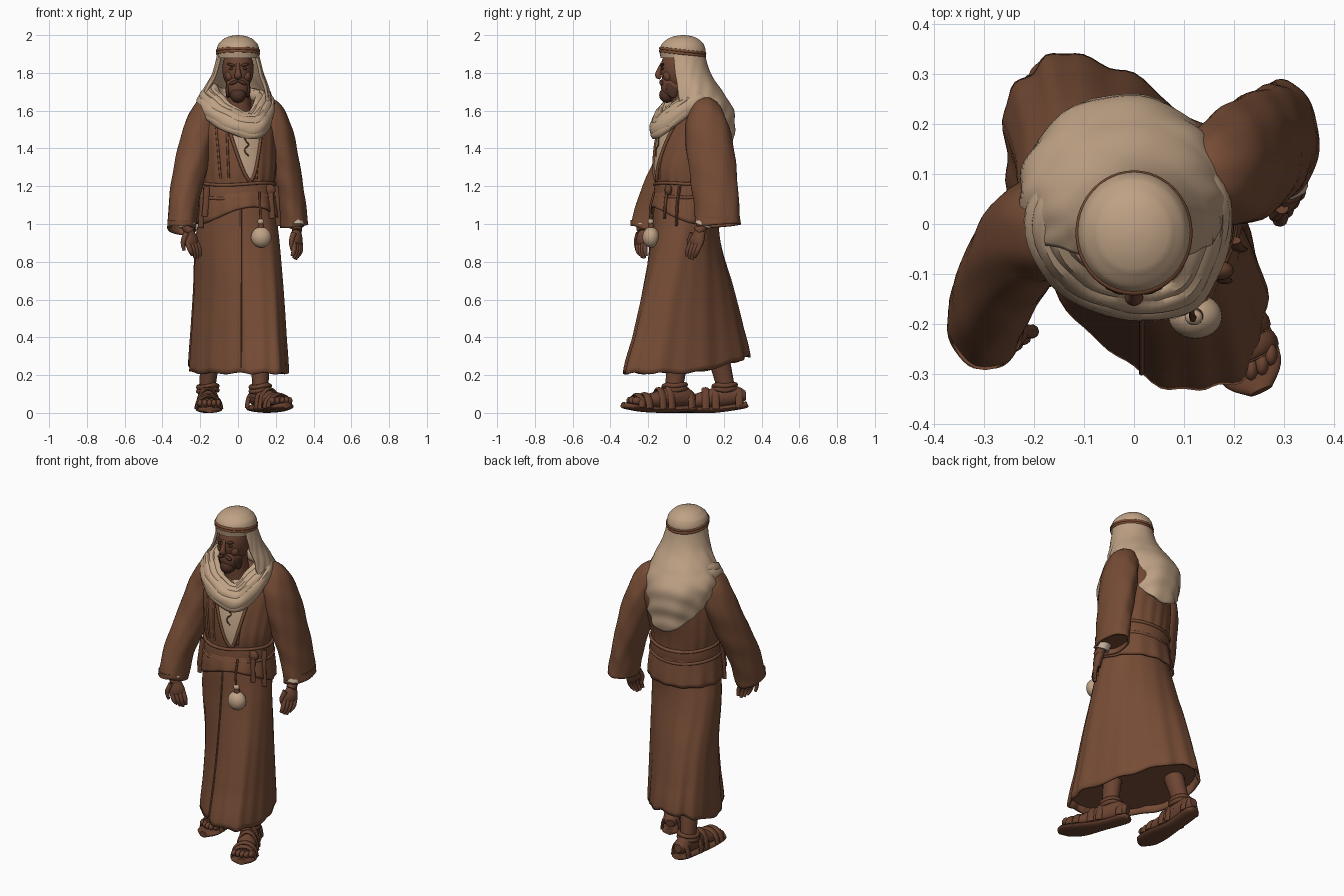
import bpy, bmesh, math
from mathutils import Vector

if "Cube" in bpy.data.objects:
    bpy.data.objects.remove(bpy.data.objects["Cube"])

def material(name, c):
    m = bpy.data.materials.new(name)
    m.diffuse_color = (*c, 1)
    m.use_nodes = True
    m.node_tree.nodes["Principled BSDF"].inputs["Base Color"].default_value = m.diffuse_color
    return m

ROBE = material("robe brown", (.18, .072, .036))
SCARF = material("scarf beige", (.52, .36, .235))
SKIN = material("skin brown", (.15, .058, .032))
LEATHER = material("dark leather", (.14, .054, .028))
HAIR = material("beard dark", (.075, .031, .019))
CREAM = material("cuff cream", (.56, .44, .33))
BAND = material("headband brown", (.2, .075, .035))

def obj(name, verts, faces, *mats):
    me = bpy.data.meshes.new(name)
    me.from_pydata([tuple(v) for v in verts], [], faces)
    for m in mats:
        me.materials.append(m)
    o = bpy.data.objects.new(name, me)
    bpy.context.collection.objects.link(o)
    return o

def skin_rows(name, rows, *mats, wrap=True, loop=False, caps=False):
    n, k = len(rows), len(rows[0])
    faces = [(i*k + j, i*k + (j+1) % k, (i+1) % n*k + (j+1) % k, (i+1) % n*k + j)
             for i in range(n if loop else n-1) for j in range(k if wrap else k-1)]
    if caps:
        faces += [tuple(reversed(range(k))), tuple(range((n-1)*k, n*k))]
    return obj(name, [v for r in rows for v in r], faces, *mats)

def solid(o, t, offset=-1):
    m = o.modifiers.new("thickness", 'SOLIDIFY')
    m.thickness, m.offset = t, offset
    return o

def cat(a, b, c, d, u):
    return [.5*(2*q + (r-p)*u + (2*p-5*q+4*r-s)*u*u + (3*q-p-3*r+s)*u**3)
            for p, q, r, s in zip(a, b, c, d)]

def resample(keys, n, loop=False):
    L, out = len(keys), []
    get = (lambda i: keys[i % L]) if loop else (lambda i: keys[min(max(i, 0), L-1)])
    for s in range(n):
        f = s/n*L if loop else s/(n-1)*(L-1)
        i = int(f) if loop else min(int(f), L-2)
        out.append(cat(get(i-1), get(i), get(i+1), get(i+2), f-i))
    return out

def tube(name, keys, mat, seg=14, n=20, ref=(0, -1, 0), loop=False, caps=True, wr=0):
    """keys: x, y, z, radius a, radius b"""
    ks = resample(keys, n, loop)
    P = [Vector(k[:3]) for k in ks]
    rows = []
    for i, p in enumerate(P):
        T = (P[(i+1) % n] - P[i-1]) if loop else (P[min(i+1, n-1)] - P[max(i-1, 0)])
        T.normalize()
        A = Vector(ref).cross(T).normalized()
        B = T.cross(A)
        row = []
        for j in range(seg):
            t = 2*math.pi*j/seg
            w = 1 + wr*math.sin(3*t + i*.9) + wr*math.sin(7*t - i*.35)
            row.append(p + w*(max(ks[i][3], .001)*math.cos(t)*A + max(ks[i][4], .001)*math.sin(t)*B))
        rows.append(row)
    return skin_rows(name, rows, mat, loop=loop, caps=caps and not loop)

def cord(name, pts, r, mat, **kw):
    return tube(name, [(*p, r, r) for p in pts], mat, seg=kw.pop("seg", 8), **kw)

def at(keys, z):
    """cross-section (cx, cy, rx, ry, skew) of a body profile at height z"""
    i = max([k for k in range(len(keys)-1) if keys[k][0] <= z] or [0])
    u = (z - keys[i][0])/(keys[i+1][0] - keys[i][0])
    g = lambda j: keys[min(max(j, 0), len(keys)-1)][1:]
    return cat(g(i-1), g(i), g(i+1), g(i+2), u)

def loft(name, keys, *mats, seg=96, n=24, warp=None, caps=False):
    rows = []
    for i in range(n):
        f = i/(n-1)
        z, row = keys[0][0] + f*(keys[-1][0] - keys[0][0]), []
        cx, cy, rx, ry, k = at(keys, z)
        for j in range(seg):
            t = 2*math.pi*j/seg
            c, s = math.cos(t), math.sin(t)
            v = Vector((rx*c, ry*(k*c + math.sqrt(1-k*k)*s), z))
            row.append((warp(v, t, f) if warp else v) + Vector((cx, cy, 0)))
        rows.append(row)
    return skin_rows(name, rows, *mats, caps=caps)

def front(keys, x, z, out=.006):
    cx, cy, rx, ry, k = at(keys, z)
    c = max(-1, min(1, (x-cx)/rx))
    return Vector((x, cy + ry*(k*c - math.sqrt((1-k*k)*(1-c*c))) - out, z))

def ball(name, loc, size, mat, rot=(0, 0, 0), seg=20):
    bm = bmesh.new()
    bmesh.ops.create_uvsphere(bm, u_segments=seg, v_segments=seg//2, radius=1)
    o = obj(name, [], [], mat)
    bm.to_mesh(o.data)
    bm.free()
    o.location, o.scale, o.rotation_euler = loc, size, rot
    return o

# Robe skirt: skewed by the stride, hem higher at the back, closed underneath
SKIRT = [(.21, 0, .002, .263, .338, -.49), (.4, 0, .01, .252, .295, -.47), (.65, 0, .01, .238, .24, -.4),
         (.9, -.005, 0, .224, .185, -.2), (1.08, 0, 0, .2, .17, 0), (1.2, 0, .01, .185, .16, 0)]
def pleat(v, t, f):
    a = .02*(1-f)
    w = 1 + a*math.sin(9*t+1) + a*.7*math.sin(17*t)
    return Vector((v.x*w, v.y*w, v.z + (1-f)**2*(.09*max(0, v.y/.34)**1.5 + .005*math.sin(11*t))))
solid(loft("robe_skirt", SKIRT, ROBE, n=36, warp=pleat), .014)
under = lambda v, t, f: Vector((v.x*.97, v.y*.97, v.z + .09*max(0, v.y/.34)))
loft("skirt_underside", [(.245, 0, .002, .255, .325, -.49), (.27, 0, .002, .25, .315, -.49)], ROBE, n=3, warp=under, caps=True)
cord("skirt_front_edge", [front(SKIRT, .015, z, .002) for z in (.24, .5, .8, 1.1)], .005, ROBE)

# Upper robe
TORSO = [(1.16, 0, .01, .185, .165, 0), (1.28, 0, .01, .2, .175, 0), (1.42, 0, .03, .205, .185, .15),
         (1.53, 0, .045, .205, .172, .3), (1.61, 0, .055, .17, .12, .3), (1.66, 0, .06, .07, .06, .2)]
def gather(v, t, f):
    w = 1 + .018*(1-f)*math.sin(19*t)
    return Vector((v.x*w, v.y*w, v.z))
loft("robe_torso", TORSO, ROBE, warp=gather, caps=True)

# Jacket tail below the belt
TAIL = [(1.0, 0, .005, .218, .198, -.05), (1.1, 0, .005, .208, .186, 0), (1.2, 0, .01, .19, .168, 0)]
def tail_hem(v, t, f):
    w = 1 + .02*(1-f)*math.sin(13*t)
    return Vector((v.x*w, v.y*w, v.z + (1-f)*.09*max(0, -math.sin(t - .4))**2))
solid(loft("jacket_tail", TAIL, ROBE, n=10, warp=tail_hem), .01)

# Belt, its edges, hanging ties
BELT = [(1.135, 0, .005, .2, .177, 0), (1.175, 0, .008, .2, .178, 0), (1.215, 0, .01, .196, .175, 0)]
solid(loft("belt", BELT, ROBE, n=6), .012)
for z in (1.14, 1.212):
    _, cy, rx, ry, _ = at(BELT, z)
    cord("belt_edge", [(rx*math.cos(t*math.pi/8), cy + ry*math.sin(t*math.pi/8), z + .006*math.sin(t))
                       for t in range(16)], .009, ROBE, n=64, loop=True, ref=(0, 0, 1))
for x, top, low, w in ((-.165, 1.2, 1.04, .016), (-.185, 1.19, .98, .014), (.17, 1.2, 1.03, .016), (.197, 1.2, .99, .018)):
    a = front(BELT, x, 1.175, .01)
    tube("belt_tie", [(a.x, a.y, top, w, .008), (a.x*1.03, a.y-.013, 1.11, w, .008),
                      (a.x*1.07, a.y-.018, low, w, .007)], LEATHER, n=8)
ball("belt_knot", front(BELT, .17, 1.18, .008), (.03, .02, .03), LEATHER)

# Pale shirt front and the lapels beside it
rows = []
for i in range(16):
    z = 1.60 - .37*i/15
    mid, half = .03 + .035*i/15, .1*(1 - i/15)**.7 + .006
    rows.append([front(TORSO, mid + half*(j/5-1), z) for j in range(11)])
skin_rows("shirt_front", rows, SCARF, wrap=False)
for s in (0, -1):
    cord("lapel", [r[s] for r in rows], .009, ROBE)
for x in (-.115, -.06, .12):
    cord("jacket_fold", [front(TORSO, x*(.8+.2*k/3), 1.24 + .09*k, .0) for k in range(4)], .006, ROBE)
cord("necklace", [front(TORSO, .045 + .012*math.sin(i*2), 1.5 - i*.02, .008) for i in range(8)], .0035, LEATHER)

# Sleeves, pale cuffs and hands
ARMS = {
    "left": dict(sleeve=[(.1, .08, 1.625, .03, .03), (.155, .1, 1.6, .075, .085), (.2, .115, 1.48, .09, .12),
                         (.245, .14, 1.3, .085, .125), (.28, .16, 1.13, .075, .12), (.297, .17, .99, .075, .118)],
                 wrist=(.305, .1, 1.02), palm=(.312, .06, .92), tip=(.3, .025, .81), spread=(.55, .8)),
    "right": dict(sleeve=[(-.1, .03, 1.635, .03, .03), (-.155, .0, 1.605, .075, .09), (-.205, -.02, 1.48, .09, .105),
                          (-.25, -.08, 1.3, .088, .1), (-.285, -.15, 1.13, .08, .1), (-.298, -.198, .97, .077, .1)],
                  wrist=(-.275, -.22, 1.02), palm=(-.25, -.232, .92), tip=(-.222, -.225, .815), spread=(.7, .55))}
for side, a in ARMS.items():
    solid(tube(side + "_sleeve", a["sleeve"], ROBE, seg=40, n=36, caps=False, wr=.015), .012)
    cx, cy, cz, ra, rb = a["sleeve"][-1]
    tube(side + "_sleeve_lining", [(cx, cy, cz+.05, ra*.95, rb*.95), (cx, cy, cz+.02, ra*.95, rb*.95)], ROBE, seg=24, n=3)
    cord(side + "_forearm", [a["sleeve"][3][:3], a["wrist"], Vector(a["palm"]) + Vector((0, 0, .04))], .027, SKIN)
    w, p, t = Vector(a["wrist"]), Vector(a["palm"]), Vector(a["tip"])
    S = Vector((*a["spread"], 0)).normalized()
    thin = S.cross(Vector((0, 0, 1)))
    tube(side + "_cuff", [(*w.lerp(p, u), .043, .043) for u in (-.3, 0, .32)], CREAM, seg=20, n=8, wr=.03)
    tube(side + "_palm", [(*w.lerp(p, .5), .026, .022), (*p, .043, .024), (*p.lerp(t, .25), .042, .02)],
         SKIN, n=10, ref=thin)
    for i in range(4):
        d = S*(i-1.5)*.02
        e = t + d*.8 + Vector((0, 0, .012*abs(i-1.7)))
        bend = p.lerp(t, .55) + d*1.05 + thin*.01
        tube(side + "_finger", [(*(p.lerp(t, .1)+d), .014, .014), (*bend, .013, .013), (*e, .009, .009)], SKIN, seg=10, n=8)
    tube(side + "_thumb", [(*(p-S*.03+Vector((0, 0, .03))), .016, .016), (*(p-S*.052-Vector((0, 0, .015))), .013, .013),
                           (*(p-S*.045-Vector((0, 0, .06))), .008, .008)], SKIN, seg=10, n=8)

# Legs and sandals
def foot(name, heel, toe, zh, zt, ankle, knee):
    h, d = Vector((*heel, 0)), Vector((toe[0]-heel[0], toe[1]-heel[1], 0))
    side = d.normalized().cross(Vector((0, 0, 1)))
    lift = lambda s: zh*max(0, 1-s*2.5)**2 + zt*max(0, s*2-1)**2
    pt = lambda s, z: h + d*s + Vector((0, 0, z + lift(s)))
    tube(name + "_sole", [(*pt(s, .017), w, .017) for s, w in
         ((0, .025), (.08, .05), (.4, .052), (.7, .07), (.9, .064), (1, .025))], LEATHER, seg=20, n=24, ref=(0, 0, 1))
    tube(name, [(*pt(s, z), w, r) for s, z, w, r in ((.02, .065, .025, .025), (.1, .075, .042, .045), (.24, .09, .047, .06),
         (.45, .075, .048, .05), (.7, .055, .058, .035), (.86, .05, .055, .026))], SKIN, n=20, ref=(0, 0, 1))
    for i in range(5):
        ball(name + "_toe", pt(.9 - .025*abs(i-1.5), .052) + side*(i-2)*.024, (.015, .024, .02), SKIN, seg=10)
    for s, w, z in ((.8, .066, .088), (.7, .068, .097), (.5, .056, .128), (.38, .054, .14), (.1, .05, .11)):
        tube(name + "_strap", [(*(pt(s, .02 + (z-.02)*math.sin(a*math.pi/6)) + side*w*math.cos(a*math.pi/6)), .009, .02)
             for a in range(7)], LEATHER, seg=8, n=16, ref=tuple(side.cross(Vector((0, 0, 1)))))
    a = Vector(ankle)
    tube(name + "_leg", [(*a, .046, .052), (*(a + Vector((0, 0, .08))), .044, .05), (*knee, .062, .068)], SKIN)
    for z in (.04, .062):
        cord(name + "_ankle_strap", [a + Vector((.05*math.cos(t*math.pi/4), .058*math.sin(t*math.pi/4),
             z + .008*math.sin(t))) for t in range(8)], .013, LEATHER, n=24, loop=True, ref=(0, 0, 1))
foot("front_foot", (.075, .05), (.255, -.335), .01, .025, (.118, -.06, .08), (.12, -.02, .45))
foot("rear_foot", (-.165, .325), (-.15, -.12), .03, .0, (-.16, .205, .08), (-.13, .13, .45))

# Head and face
tube("neck", [(0, .0, 1.54, .085, .08), (0, -.01, 1.64, .068, .068), (0, -.02, 1.76, .06, .065)], SKIN)
ball("head", (0, -.035, 1.82), (.083, .1, .12), SKIN, seg=32)
ball("jaw", (0, -.068, 1.735), (.064, .066, .085), SKIN, seg=24)
tube("nose", [(0, -.125, 1.85, .01, .01), (0, -.14, 1.815, .012, .014), (0, -.148, 1.785, .019, .016),
              (0, -.133, 1.772, .015, .008)], SKIN, n=12)
ball("beard", (0, -.1, 1.683), (.042, .042, .042), HAIR)
for s in (-1, 1):
    ball("cheek", (s*.043, -.095, 1.785), (.025, .025, .03), SKIN)
    ball("eye", (s*.034, -.122, 1.822), (.014, .01, .007), HAIR, seg=12)
    ball("eyebrow", (s*.034, -.125, 1.842), (.026, .011, .008), HAIR, (0, s*-.25, 0), 12)
    ball("moustache", (s*.022, -.13, 1.75), (.028, .012, .01), HAIR, (0, s*.4, 0), 12)
    ball("side_beard", (s*.054, -.075, 1.71), (.012, .03, .045), HAIR, (.3, 0, 0), 12)

# Head cloth: cap, band and hood draped down the back
loft("cap", [(1.88, 0, -.018, .11, .117, 0), (1.92, 0, -.018, .113, .122, 0), (1.955, 0, -.018, .102, .109, 0),
             (1.982, 0, -.016, .074, .079, 0), (1.995, 0, -.015, .043, .046, 0), (2.0, 0, -.015, .008, .008, 0)],
     SCARF, seg=40, n=32, caps=True)
for dz in (0, .014):
    cord("headband", [(.109*math.cos(t*math.pi/8), -.018 + .117*math.sin(t*math.pi/8),
         1.903 + dz - .013*math.sin(t*math.pi/8)) for t in range(16)], .0085, BAND, n=48, loop=True, ref=(0, 0, 1))
HOOD = [(1.28, -.01, .06, .16, .18, 0), (1.42, -.012, .06, .185, .19, 0), (1.52, -.02, .055, .2, .205, 0),
        (1.61, -.022, .05, .208, .2, 0), (1.68, -.012, .035, .188, .17, 0), (1.8, 0, 0, .136, .13, 0), (1.925, 0, -.018, .108, .116, 0)]
rows = []
for i in range(40):
    row = []
    for j in range(73):
        a = math.radians(116)*(j/36-1)
        zb = 1.34 + .25*min(1, abs(a)/1.6)**1.8
        z = 1.925 + (zb-1.925)*i/39
        cx, cy, rx, ry, _ = at(HOOD, z)
        w = 1 + .02*(i/39)*math.sin(60*(z + .09*a*a) + 1.5*a) + .014*(i/39)*math.sin(9*a + 8*z)
        row.append(Vector((cx + rx*w*math.sin(a), cy + ry*w*math.cos(a), z)))
    rows.append(row)
solid(skin_rows("hood", rows, SCARF, wrap=False), .014)

# Scarf wound round the neck in overlapping folds, lowest on one side
for grow, dz, r in ((.66, .045, .03), (.8, .03, .034), (.92, .012, .036), (1.0, -.015, .036), (1.03, -.04, .024)):
    path = [(0, .13, 1.67), (-.13, .1, 1.67), (-.19, .02, 1.665), (-.165, -.08, 1.625), (-.08, -.145, 1.565),
            (.03, -.165, 1.522), (.11, -.145, 1.522), (.155, -.06, 1.585), (.165, .05, 1.65), (.1, .11, 1.67)]
    tube("neck_scarf", [(x*grow, y*grow, z + dz*(1 if y < .05 else .4), r*.8, r*1.1) for x, y, z in path],
         SCARF, seg=16, n=56, loop=True, ref=(0, 0, 1), wr=.05)

# Hanging gourd
ball("gourd", (.123, -.185, .93), (.054, .045, .055), SCARF, seg=28)
ball("gourd_neck", (.122, -.185, .985), (.017, .017, .022), LEATHER, seg=16)
ball("gourd_bead", (.12, -.187, 1.012), (.018, .016, .016), SCARF, seg=16)
cord("gourd_cord", [(.12, -.187, 1.02), (.117, -.19, 1.08), (.115, -.168, 1.17)], .006, LEATHER)

bpy.ops.object.select_all(action='SELECT')
bpy.context.view_layer.objects.active = bpy.data.objects["hood"]
bpy.ops.object.shade_smooth_by_angle(angle=math.radians(50))
